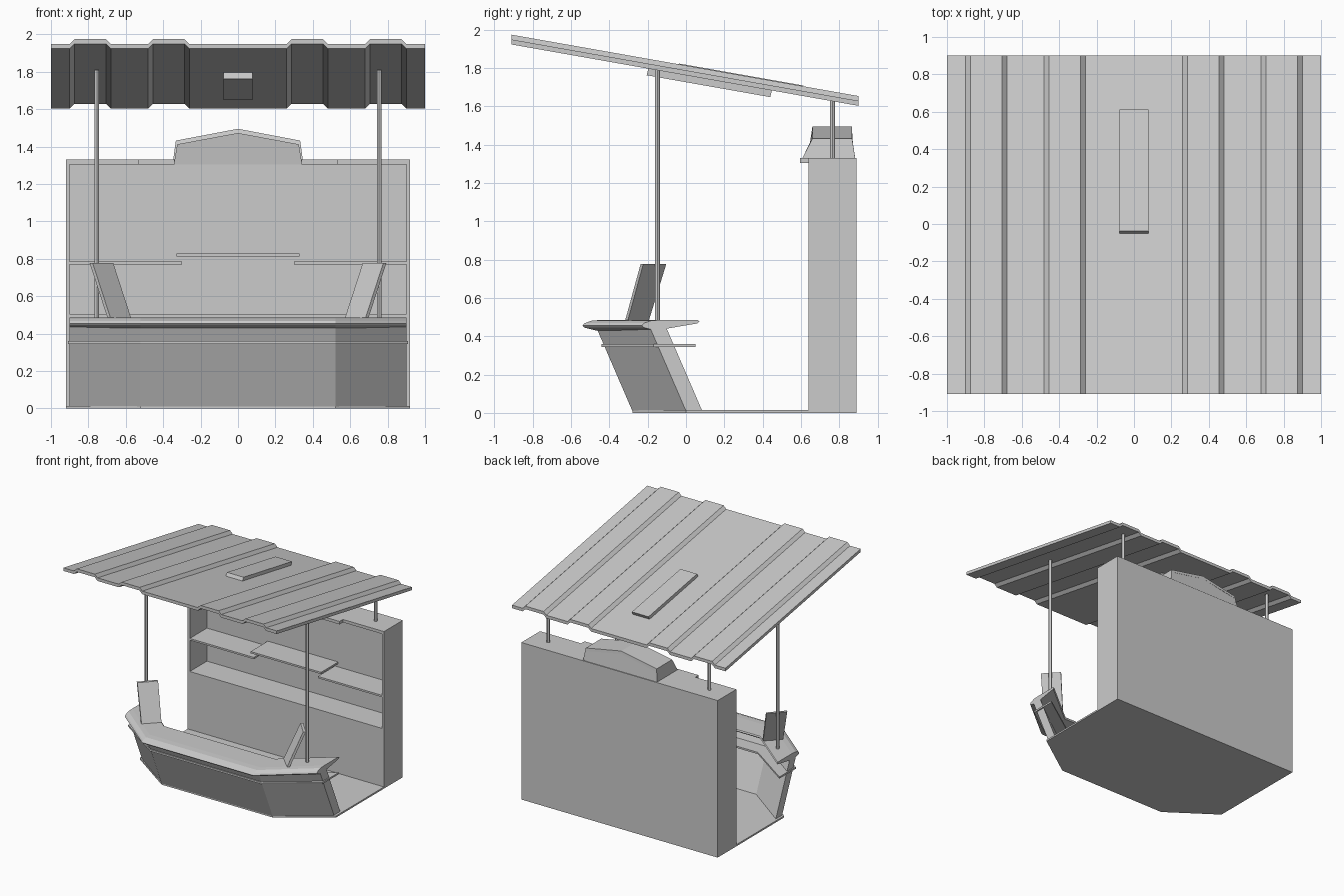
import bpy, bmesh
from mathutils import Vector

if "Cube" in bpy.data.objects:
    bpy.data.objects.remove(bpy.data.objects["Cube"])


def loft(name, rings):
    """Closed solid through matching rings of points, capped at both ends."""
    bm = bmesh.new()
    vs = [[bm.verts.new(p) for p in r] for r in rings]
    n = len(rings[0])
    for a, b in zip(vs, vs[1:]):
        for i in range(n):
            j = (i + 1) % n
            bm.faces.new((a[i], a[j], b[j], b[i]))
    bm.faces.new(vs[0][::-1])
    bm.faces.new(vs[-1])
    bmesh.ops.recalc_face_normals(bm, faces=bm.faces)
    me = bpy.data.meshes.new(name)
    bm.to_mesh(me)
    bm.free()
    ob = bpy.data.objects.new(name, me)
    bpy.context.collection.objects.link(ob)
    return ob


def box(name, x0, x1, y0, y1, z0, z1):
    return loft(name, [[(x0, y0, z), (x1, y0, z), (x1, y1, z), (x0, y1, z)] for z in (z0, z1)])


def mirror_x(ob):
    ob.modifiers.new("mirror", 'MIRROR')
    return ob


def bay_sweep(name, half, y_end, y_front, section):
    """Sweep a (depth, z) section round the three-sided front of the bar."""
    path = [(-half, y_end), (-.52, y_front), (.52, y_front), (half, y_end)]
    return loft(name, [[(x, y + d, z) for d, z in section] for x, y in path])


def post(name, x, y, z0, z1, r=.013):
    bpy.ops.mesh.primitive_cylinder_add(vertices=12, radius=r, depth=z1 - z0,
                                        location=(x, y, (z0 + z1) / 2))
    ob = bpy.context.object
    ob.name = name
    bpy.ops.object.shade_smooth_by_angle()


# Floor plate
plan = [(-.92, .89), (-.92, 0), (-.52, -.28), (.52, -.28), (.92, 0), (.92, .89)]
loft("floor", [[(x, y, z) for x, y in plan] for z in (0, .014)])

# Bar: leaning wall, inner ledge, thick-nosed top
bay_sweep("bar_wall", .9, 0, -.28, [(0, .01), (-.19, .45), (-.105, .45), (.085, .01)])
bay_sweep("bar_ledge", .91, -.17, -.44, [(0, .345), (0, .36), (.22, .36), (.22, .345)])
bay_sweep("bar_top", .9, -.23, -.54,
          [(.01, .445), (0, .455), (.01, .468), (.05, .482), (.1, .485),
           (.29, .485), (.3, .478), (.29, .467), (.07, .43)])

# Leaning boards on the bar
foot = [Vector((.69, -.31, .485)), Vector((.58, -.2, .485))]
head = [Vector((.785, -.23, .777)), Vector((.675, -.11, .777))]
t = Vector((.008, .007, 0))
mirror_x(loft("leaning_board", [[a - t, b - t, b + t, a + t] for a, b in (foot, head)]))

# Back cabinet with open shelves above a closed base
box("cabinet_base", -.92, .92, .64, .89, 0, .505)
box("cabinet_back", -.92, .92, .87, .89, .5, 1.33)
mirror_x(box("cabinet_side", .9, .92, .64, .89, .5, 1.33))
mirror_x(box("cabinet_top", .34, .92, .64, .89, 1.305, 1.33))
mirror_x(box("cabinet_lip", .34, .535, .595, .65, 1.305, 1.33))
mirror_x(box("side_shelf", .3, .91, .64, .88, .77, .785))
box("middle_shelf", -.33, .33, .64, .88, .812, .827)

# Gabled hood over the cabinet, open at the front
outer = [(-.35, 1.305), (-.332, 1.432), (0, 1.495), (.332, 1.432), (.35, 1.305)]
inner = [(.34, 1.305), (.323, 1.41), (0, 1.47), (-.323, 1.41), (-.34, 1.305)]


def lean(z):
    return min(max((z - 1.33) / .1, 0), 1)


def back(z):
    return .887 - .02 * lean(z)


arch = outer + inner
loft("hood", [[(x, .595 + .065 * lean(z), z) for x, z in arch],
              [(x, back(z), z) for x, z in arch]])
loft("hood_back", [[(x, back(z) - s, z) for x, z in outer] for s in (.018, 0)])

# Four posts
for s in (-1, 1):
    post("front_post", s * .755, -.15, .48, 1.81)
    post("rear_post", s * .755, .765, 1.32, 1.645)

# Corrugated sloping roof
SLOPE = -.32 / 1.81


def roof_z(y):
    return 1.923 + SLOPE * (y + .91)


low = [(-1, 0)]
for a, b in ((-.9, -.68), (-.48, -.26), (.26, .48), (.68, .9)):
    low += [(a, 0), (a + .025, .025), (b - .025, .025), (b, 0)]
low.append((1, 0))
sheet = low + [(x, h + .026) for x, h in reversed(low)]
loft("roof", [[(x, y, roof_z(y) + h) for x, h in sheet] for y in (-.91, .9)])


# Sloping blocks above and below the roof
def roof_block(name, y0, y1, h0, h1, skew):
    rings = []
    for x in (-.078, .078):
        rings.append([(x, y0, roof_z(y0) + h0), (x, y1, roof_z(y1) + h0),
                      (x, y1 + skew, roof_z(y1 + skew) + h1),
                      (x, y0 + skew, roof_z(y0 + skew) + h1)])
    loft(name, rings)


roof_block("roof_vent_top", -.055, .595, .02, .055, .018)
roof_block("roof_vent_bottom", -.205, .44, -.036, .01, .01)
